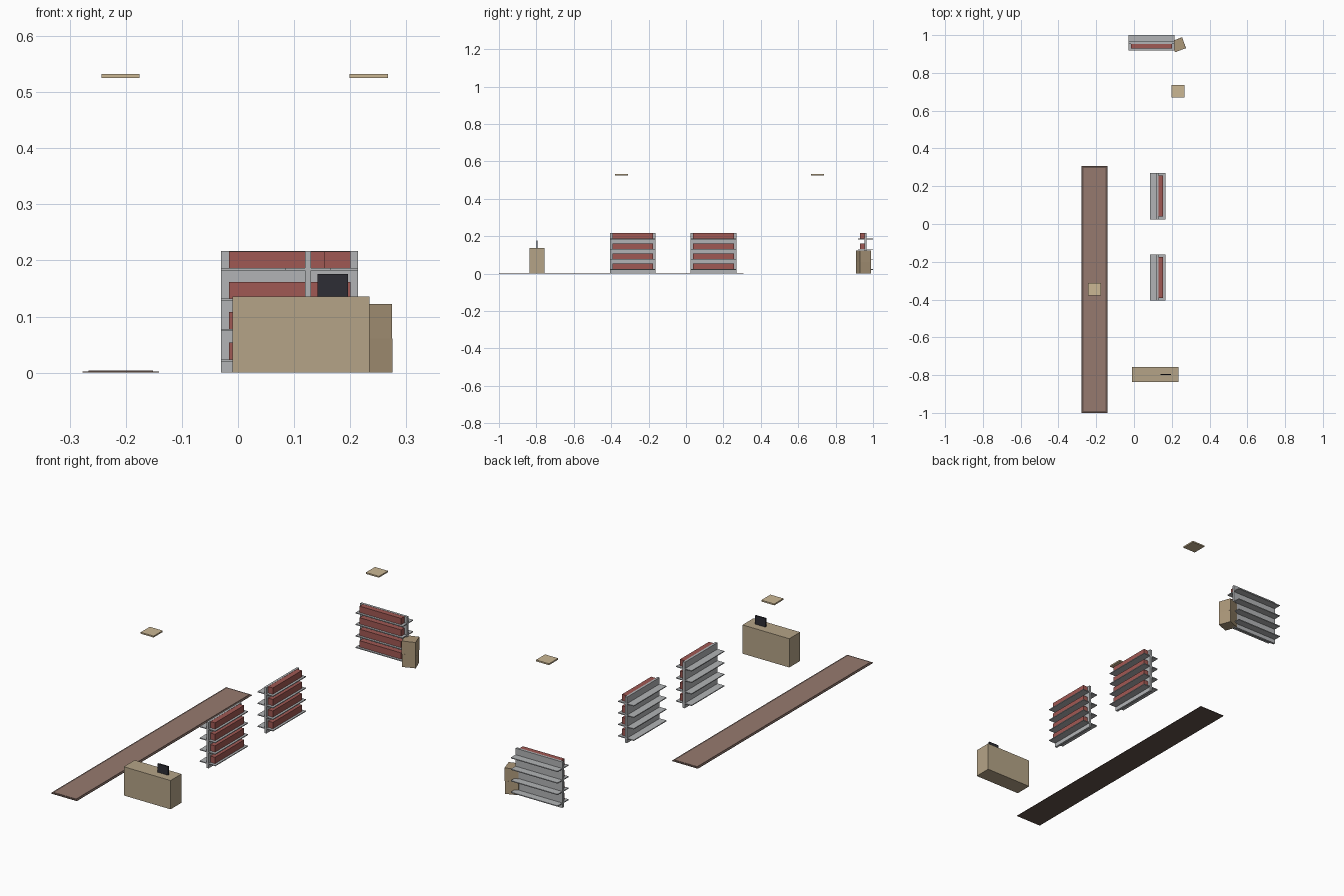
import bpy
import math
from mathutils import Matrix, Vector

if "Cube" in bpy.data.objects:
    bpy.data.objects.remove(bpy.data.objects["Cube"], do_unlink=True)

M = 0.1356  # scene units per metre


def material(name, *rgb):
    lin = [((c / 255 + 0.055) / 1.055) ** 2.4 for c in rgb] + [1.0]
    mat = bpy.data.materials.new(name)
    mat.use_nodes = True
    mat.diffuse_color = lin
    bsdf = mat.node_tree.nodes["Principled BSDF"]
    bsdf.inputs["Base Color"].default_value = lin
    bsdf.inputs["Roughness"].default_value = 0.8
    return mat


metal = material("grey metal", 178, 180, 182)
red = material("product red", 160, 88, 83)
counter_tan = material("counter tan", 181, 164, 135)
card = material("cardboard", 172, 152, 122)
panel_cream = material("lamp cream", 203, 183, 148)
screen = material("screen black", 45, 45, 53)
brown = material("carpet brown", 150, 122, 111)
trim = material("carpet trim dark brown", 100, 82, 75)


def box(name, size, base, mat, turn=0.0, frame=None):
    """Box standing on its base point, optionally turned and placed in a frame."""
    bpy.ops.mesh.primitive_cube_add(size=1)
    ob = bpy.context.object
    ob.name = name
    place = Matrix.Translation(Vector(base) + Vector((0, 0, size[2] / 2)))
    local = place @ Matrix.Rotation(turn, 4, "Z") @ Matrix.Diagonal((*size, 1))
    ob.data.transform((frame or Matrix()) @ local)
    ob.data.materials.append(mat)
    return ob


def shelf_unit(name, x, y, turn):
    """Double-sided rack: centre panel, four shelves, stock on its local -y side."""
    frame = Matrix.Translation((x, y, 0)) @ Matrix.Rotation(turn, 4, "Z")
    panel = 0.08 * M
    depth = 0.18 * M
    box(name + "_panel", (1.8 * M, panel, 1.6 * M), (0, 0, 0), metal, frame=frame)
    for i in range(4):
        z = (0.145 + 0.4 * i) * M
        box(f"{name}_shelf_{i + 1}", (1.8 * M, 0.6 * M, 0.03 * M),
            (0, 0, z), metal, frame=frame)
        box(f"{name}_products_{i + 1}", (1.6 * M, depth, 0.22 * M),
            (0, -(panel + depth) / 2, z + 0.03 * M), red, frame=frame)


# Carpet runner with a thin dark edge
box("carpet_trim", (M, 1.307, 0.002), (-0.209, -0.3465, 0), trim)
box("carpet_runner", (0.85 * M, 1.287, 0.0015), (-0.209, -0.3465, 0.002), brown)

# Shelf units
shelf_unit("back_rack", 0.092, 0.9595, 0)
for label, y in (("middle_rack", 0.147), ("front_rack", -0.284)):
    shelf_unit(label, 0.125, y, math.pi / 2)

# Checkout counter and its screen
box("counter", (1.8 * M, 0.6 * M, M), (0.1125, -0.797, 0), counter_tan)
box("counter_screen", (0.4 * M, 0.05 * M, 0.3 * M), (0.1685, -0.797, M), screen)

# Stacked cartons
for i, angle in enumerate((21, 19)):
    box(f"carton_{i + 1}", (0.45 * M, 0.45 * M, 0.45 * M),
        (0.236, 0.949, 0.45 * M * i), card, math.radians(angle))

# Ceiling lamps
for i, (x, y) in enumerate(((-0.209, -0.345), (0.233, 0.703))):
    box(f"ceiling_lamp_{i + 1}", (0.5 * M, 0.5 * M, 0.05 * M), (x, y, 0.5255), panel_cream)
